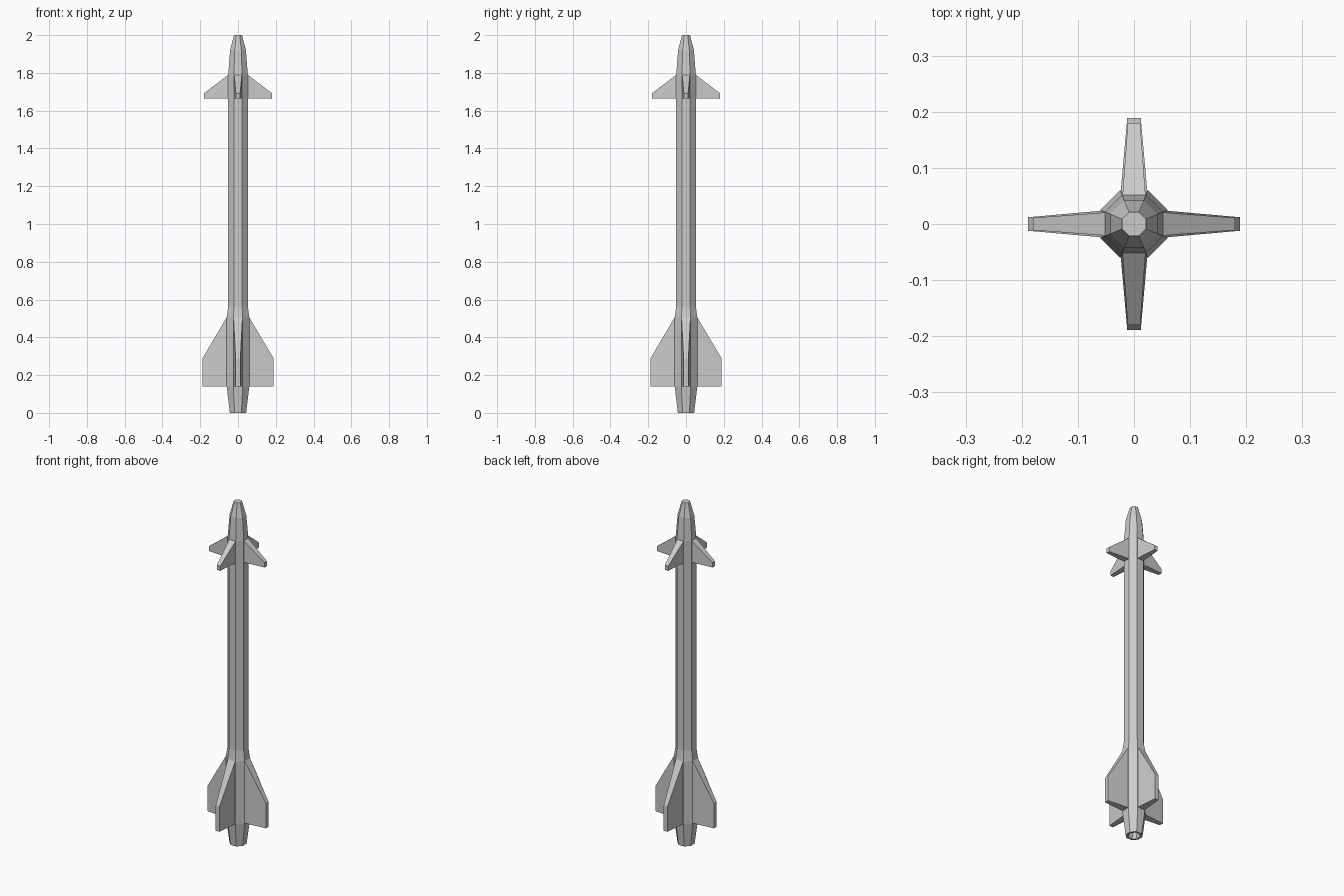
import bpy, bmesh, math
from mathutils import Matrix

if "Cube" in bpy.data.objects:
    bpy.data.objects.remove(bpy.data.objects["Cube"])


def add_object(name, bm):
    bmesh.ops.recalc_face_normals(bm, faces=bm.faces)
    mesh = bpy.data.meshes.new(name)
    bm.to_mesh(mesh)
    bm.free()
    obj = bpy.data.objects.new(name, mesh)
    bpy.context.collection.objects.link(obj)
    return obj


def octagon_body(name, profile, sides=8):
    """Stack of octagon rings; profile is (flat-to-centre distance, z)."""
    bm = bmesh.new()
    rings = []
    for apothem, z in profile:
        r = apothem / math.cos(math.pi / sides)
        angles = [(i + 0.5) * math.tau / sides for i in range(sides)]
        rings.append([bm.verts.new((r * math.cos(a), r * math.sin(a), z)) for a in angles])
    for low, high in zip(rings, rings[1:]):
        for i in range(sides):
            j = (i + 1) % sides
            bm.faces.new((low[i], low[j], high[j], high[i]))
    bm.faces.new(rings[0])
    bm.faces.new(rings[-1])
    return add_object(name, bm)


def fin_set(name, root, tip):
    """Four tapered fins; root and tip are (x, half thickness, z bottom, z top)."""
    for k in range(4):
        bm = bmesh.new()
        loops = []
        for x, t, z0, z1 in (root, tip):
            corners = ((x, -t, z0), (x, t, z0), (x, t, z1), (x, -t, z1))
            loops.append([bm.verts.new(c) for c in corners])
        a, b = loops
        for i in range(4):
            j = (i + 1) % 4
            bm.faces.new((a[i], a[j], b[j], b[i]))
        bm.faces.new(a)
        bm.faces.new(b)
        bm.transform(Matrix.Rotation(k * math.pi / 2, 4, 'Z'))
        add_object(f"{name}_{k + 1}", bm)


# Fuselage: recessed nozzle, flared tail, straight tube and blunt nose
octagon_body("fuselage", [
    (0.018, 0.04), (0.032, 0.0), (0.043, 0.0), (0.060, 0.14), (0.060, 0.505),
    (0.052, 0.563), (0.052, 1.664), (0.052, 1.79), (0.042, 1.92), (0.021, 2.0),
])

# Large tail fins
fin_set("tail_fin", (0.060, 0.0235, 0.14, 0.505), (0.189, 0.012, 0.14, 0.288))

# Small forward fins
fin_set("nose_fin", (0.052, 0.0205, 1.664, 1.79), (0.180, 0.011, 1.664, 1.692))
